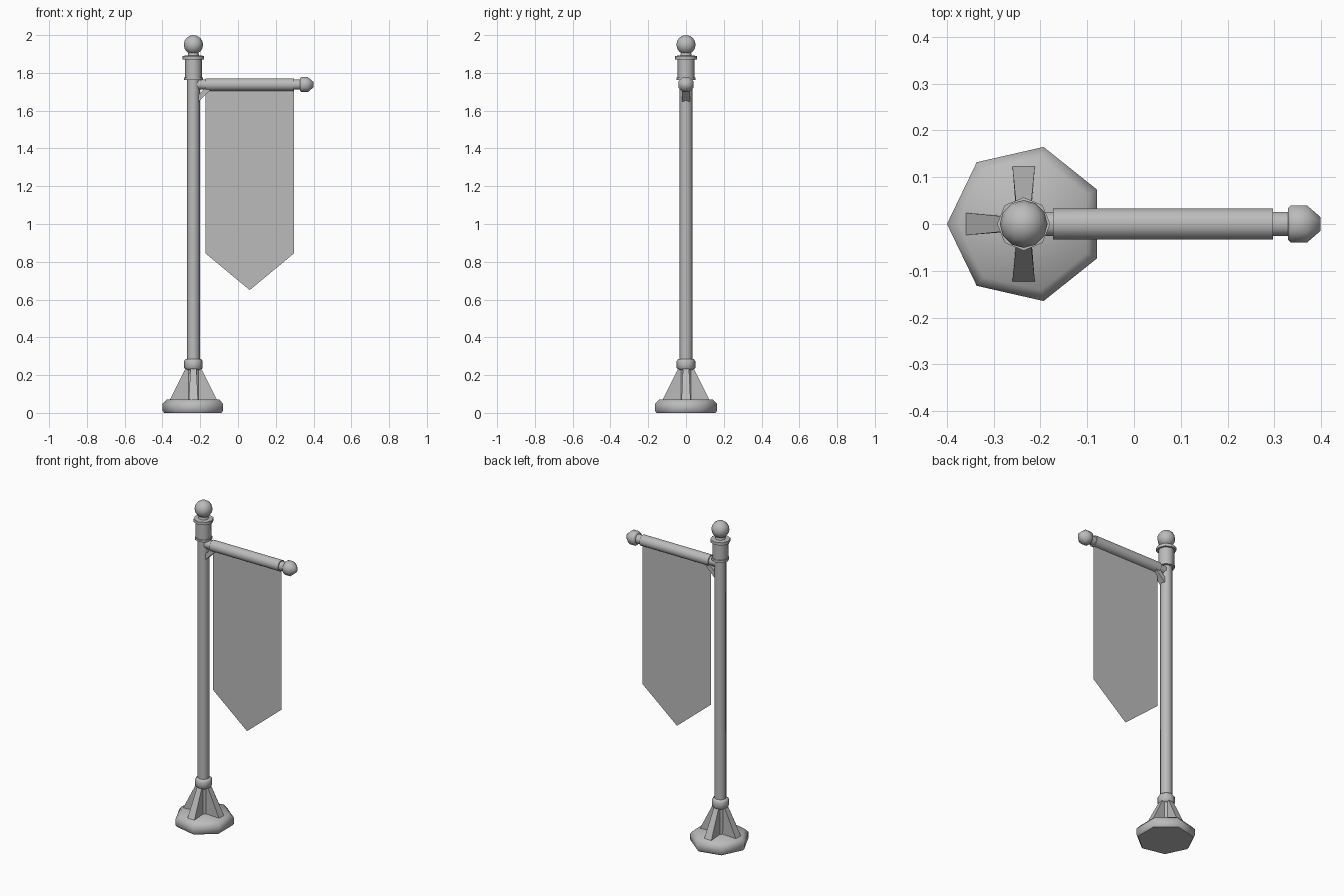
import bpy, bmesh, math
from mathutils import Matrix, Vector

if "Cube" in bpy.data.objects:
    bpy.data.objects.remove(bpy.data.objects["Cube"], do_unlink=True)

GREY = (0.5, 0.5, 0.5, 1.0)
mat = bpy.data.materials.new("plain grey")
mat.use_nodes = True
mat.diffuse_color = GREY
mat.node_tree.nodes["Principled BSDF"].inputs["Base Color"].default_value = GREY

POLE_X = -0.236
ARM_Z = 1.738


def finish(name, bm, angle=None):
    bmesh.ops.recalc_face_normals(bm, faces=bm.faces)
    mesh = bpy.data.meshes.new(name)
    bm.to_mesh(mesh)
    bm.free()
    obj = bpy.data.objects.new(name, mesh)
    bpy.context.collection.objects.link(obj)
    mesh.materials.append(mat)
    if angle:
        bpy.ops.object.select_all(action='DESELECT')
        obj.select_set(True)
        bpy.context.view_layer.objects.active = obj
        bpy.ops.object.shade_smooth_by_angle(angle=math.radians(angle))
    return obj


def turned(name, profile, sides, matrix, start=0.0, angle=55):
    """Closed turned solid from (radius, height) pairs."""
    bm = bmesh.new()
    rings = []
    for r, h in profile:
        ring = []
        for i in range(sides):
            a = start + math.tau * i / sides
            ring.append(bm.verts.new(matrix @ Vector((r * math.cos(a), r * math.sin(a), h))))
        rings.append(ring)
    for low, high in zip(rings, rings[1:]):
        for i in range(sides):
            j = (i + 1) % sides
            bm.faces.new((low[i], low[j], high[j], high[i]))
    bm.faces.new(rings[0][::-1])
    bm.faces.new(rings[-1])
    return finish(name, bm, angle)


upright = Matrix.Translation((POLE_X, 0, 0))
along_arm = Matrix.Translation((0, 0, ARM_Z)) @ Matrix.Rotation(math.pi / 2, 4, 'Y')

# Seven-sided foot with a bevelled rim
turned("base", [(0.16, 0), (0.169, 0.012), (0.169, 0.048), (0.145, 0.072)], 7,
       Matrix.Translation((-0.231, 0, 0)), math.pi)

# Pole and its collars
turned("pole", [(0.034, 0.06), (0.034, 1.78)], 8, upright)
turned("lower_collar", [(0.04, 0.228), (0.049, 0.238), (0.049, 0.275), (0.04, 0.286)], 8, upright)
turned("upper_collar", [(0.05, 1.762), (0.05, 1.776), (0.045, 1.776), (0.045, 1.872),
                        (0.057, 1.872), (0.057, 1.89), (0.03, 1.892), (0.025, 1.915)], 8, upright)

# Ball on top of the pole
bm = bmesh.new()
bmesh.ops.create_uvsphere(bm, u_segments=12, v_segments=8, radius=0.051,
                          matrix=Matrix.Translation((POLE_X, 0, 1.949)))
finish("top_ball", bm, 60)

# Four sloping buttresses, wider at the foot
for k, side in enumerate(("left", "back", "right", "front")):
    turn = upright @ Matrix.Rotation(k * math.pi / 2, 4, 'Z')
    bm = bmesh.new()
    section = [(0.01, 0.07, 0.015), (0.124, 0.07, 0.024), (0.042, 0.234, 0.016), (0.01, 0.234, 0.015)]
    rows = [[bm.verts.new(turn @ Vector((x, s * w, z))) for x, z, w in section] for s in (-1, 1)]
    bm.faces.new(rows[0])
    bm.faces.new(rows[1][::-1])
    for i in range(4):
        j = (i + 1) % 4
        bm.faces.new((rows[0][i], rows[1][i], rows[1][j], rows[0][j]))
    finish(side + "_buttress", bm)

# Horizontal arm with end knob
turned("arm", [(0.028, POLE_X), (0.028, 0.34)], 8, along_arm, math.pi / 8)
turned("arm_knob", [(0.036, 0.329), (0.043, 0.335), (0.043, 0.37), (0.016, 0.399)], 8, along_arm, math.pi / 8)

# Small diagonal brace under the arm
bm = bmesh.new()
bmesh.ops.create_cube(bm, size=1, matrix=Matrix.Translation((-0.185, 0, 1.69))
                      @ Matrix.Rotation(-math.pi / 4, 4, 'Y') @ Matrix.Diagonal((0.09, 0.04, 0.026, 1)))
finish("brace", bm)

# Cloth sleeve round the arm and the hanging pointed sheet
turned("banner_sleeve", [(0.034, -0.173), (0.034, 0.297)], 12, along_arm, math.pi / 12)
bm = bmesh.new()
outline = [(-0.173, ARM_Z), (-0.173, 0.845), (0.062, 0.65), (0.297, 0.845), (0.297, ARM_Z)]
bm.faces.new([bm.verts.new((x, 0, z)) for x, z in outline])
finish("banner_sheet", bm)
